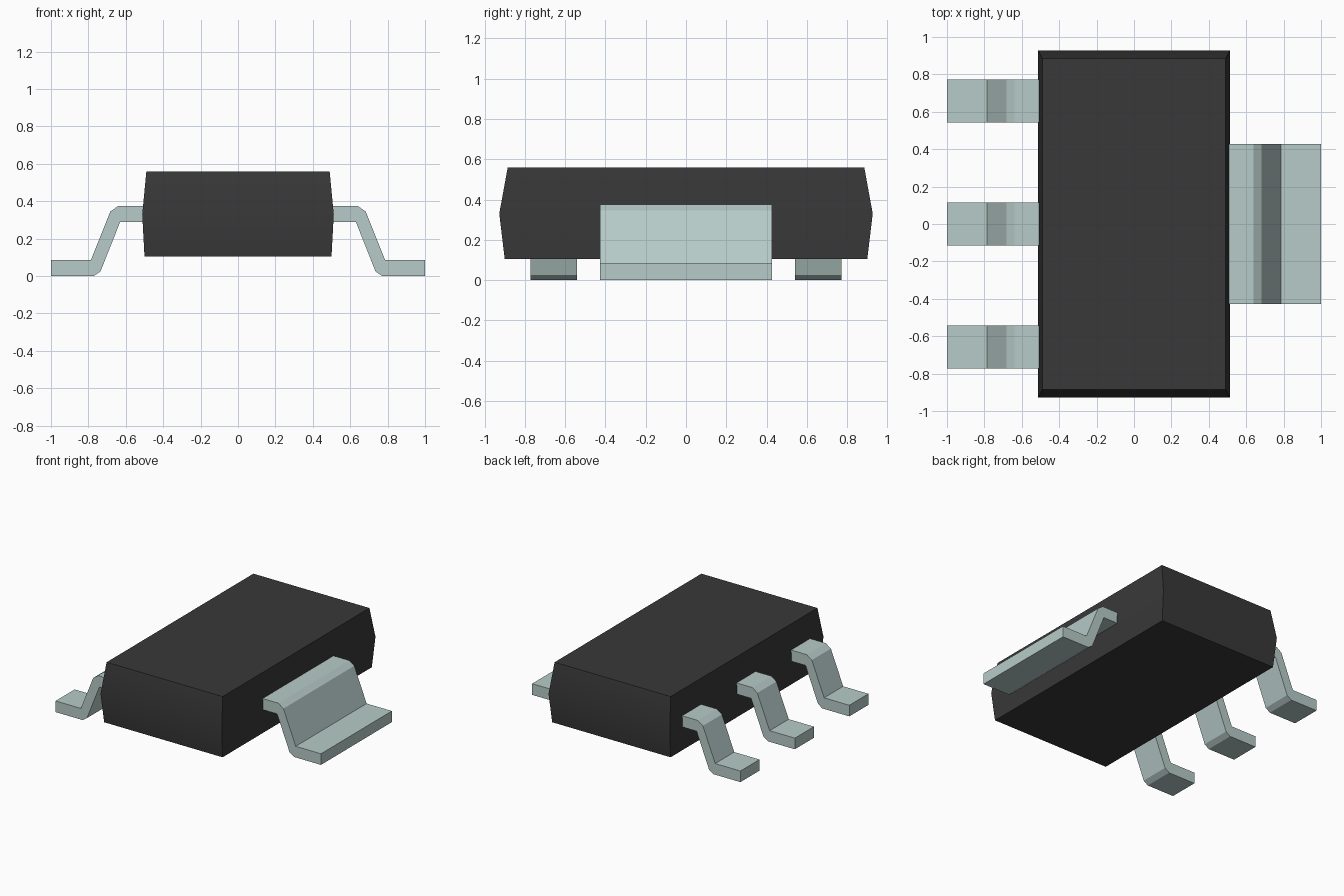
import bpy, bmesh, math

cube = bpy.data.objects.get("Cube")
if cube:
    bpy.data.objects.remove(cube, do_unlink=True)


def make_material(name, rgb, rough):
    m = bpy.data.materials.new(name)
    m.use_nodes = True
    m.diffuse_color = (*rgb, 1)
    bsdf = m.node_tree.nodes["Principled BSDF"]
    bsdf.inputs["Base Color"].default_value = (*rgb, 1)
    bsdf.inputs["Roughness"].default_value = rough
    return m


black = make_material("black plastic", (0.040, 0.040, 0.040), 0.6)
metal = make_material("pale grey metal", (0.47, 0.60, 0.58), 0.4)


def add_object(name, bm, mat):
    bmesh.ops.recalc_face_normals(bm, faces=bm.faces)
    mesh = bpy.data.meshes.new(name)
    bm.to_mesh(mesh)
    bm.free()
    mesh.materials.append(mat)
    ob = bpy.data.objects.new(name, mesh)
    bpy.context.collection.objects.link(ob)
    return ob


# Moulded package: three stacked rectangles, widest at the parting line
def make_body():
    bm = bmesh.new()
    rings = []
    for hx, hy, z in [(0.50, 0.90, 0.105), (0.512, 0.927, 0.33), (0.49, 0.885, 0.56)]:
        rings.append([bm.verts.new((sx * hx, sy * hy, z))
                      for sx, sy in [(-1, -1), (1, -1), (1, 1), (-1, 1)]])
    for lower, upper in zip(rings, rings[1:]):
        for i in range(4):
            j = (i + 1) % 4
            bm.faces.new((lower[i], lower[j], upper[j], upper[i]))
    bm.faces.new(rings[0])
    bm.faces.new(rings[-1])
    return add_object("package_body", bm, black)


# Gull-wing lead: side profile (distance outward, height) extruded along y
LEAD_PROFILE = [(0.46, 0.375), (0.64, 0.375), (0.683, 0.345), (0.787, 0.085),
                (1.0, 0.085), (1.0, 0.0), (0.772, 0.0), (0.735, 0.025),
                (0.63, 0.29), (0.46, 0.29)]


def make_lead(name, side, y, width):
    bm = bmesh.new()
    face = bm.faces.new([bm.verts.new((side * x, y - width / 2, z))
                         for x, z in LEAD_PROFILE])
    ext = bmesh.ops.extrude_face_region(bm, geom=[face])
    moved = [v for v in ext["geom"] if isinstance(v, bmesh.types.BMVert)]
    bmesh.ops.translate(bm, verts=moved, vec=(0, width, 0))
    return add_object(name, bm, metal)


body = make_body()
make_lead("wide_tab_lead", 1, 0.0, 0.855)
for label, y in [("front", -0.657), ("middle", 0.0), ("back", 0.657)]:
    make_lead(label + "_narrow_lead", -1, y, 0.23)

# Soften the shallow parting line only
bpy.ops.object.select_all(action="DESELECT")
body.select_set(True)
bpy.context.view_layer.objects.active = body
bpy.ops.object.shade_smooth_by_angle(angle=math.radians(30))
